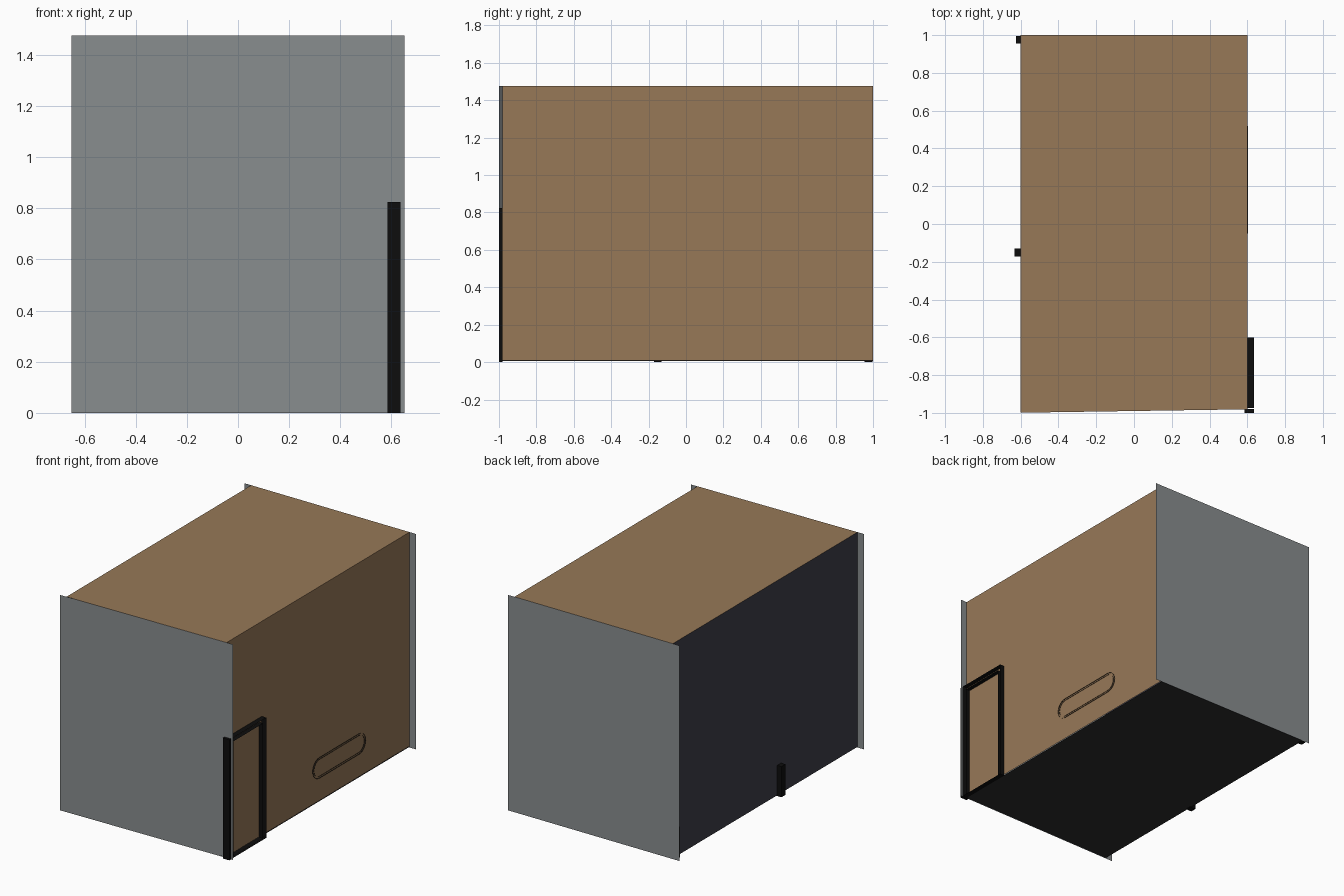
import bpy, bmesh, math

if "Cube" in bpy.data.objects:
    bpy.data.objects.remove(bpy.data.objects["Cube"])


def material(name, r, g, b):
    m = bpy.data.materials.new(name)
    m.diffuse_color = (r, g, b, 1)
    m.use_nodes = True
    m.node_tree.nodes["Principled BSDF"].inputs["Base Color"].default_value = m.diffuse_color
    return m


BROWN = material("wall_brown", 0.31, 0.19, 0.097)
GREY = material("panel_grey", 0.25, 0.268, 0.276)
NAVY = material("wall_dark_blue", 0.048, 0.048, 0.066)
CHARCOAL = material("floor_charcoal", 0.026, 0.026, 0.027)
BLACK = material("trim_black", 0.004, 0.004, 0.004)


def mesh_object(name, bm, mat):
    me = bpy.data.meshes.new(name)
    bm.to_mesh(me)
    bm.free()
    me.materials.append(mat)
    ob = bpy.data.objects.new(name, me)
    bpy.context.collection.objects.link(ob)
    return ob


def wall(name, p, q, mat, z0=0.0, z1=1.475):
    """Upright sheet from p to q, facing right of the walking direction."""
    bm = bmesh.new()
    bm.faces.new([bm.verts.new(c) for c in
                  ((*p, z0), (*q, z0), (*q, z1), (*p, z1))])
    return mesh_object(name, bm, mat)


def box(name, x, y, z, mat):
    bm = bmesh.new()
    bmesh.ops.create_cube(bm, size=1)
    for v in bm.verts:
        for i, (a, b) in enumerate((x, y, z)):
            v.co[i] = a if v.co[i] < 0 else b
    return mesh_object(name, bm, mat)


def slab(name, z, mat, up):
    """Horizontal sheet following the slightly skewed floor plan."""
    pts = [(-0.6, -0.999), (0.6, -0.981), (0.6, 1.0), (-0.6, 1.0)]
    bm = bmesh.new()
    bm.faces.new([bm.verts.new((*p, z)) for p in (pts if up else pts[::-1])])
    return mesh_object(name, bm, mat)


def rim(name, loop, x0, x1, mat):
    """Thin strip standing out from the right wall along a closed (y, z) loop."""
    bm = bmesh.new()
    a = [bm.verts.new((x0, y, z)) for y, z in loop]
    b = [bm.verts.new((x1, y, z)) for y, z in loop]
    n = len(loop)
    for i in range(n):
        j = (i + 1) % n
        bm.faces.new((a[i], a[j], b[j], b[i]))
    return mesh_object(name, bm, mat)


# Room shell: end panels are wider than the room and form flanges
wall("front_panel", (-0.65, -1.0), (0.65, -0.98), GREY)
wall("back_panel", (0.65, 1.0), (-0.65, 1.0), GREY)
wall("right_wall", (0.6, -0.981), (0.6, 1.0), BROWN, 0.01)
wall("left_wall", (-0.6, 1.0), (-0.6, -0.999), NAVY, 0.005)
slab("ceiling", 1.475, BROWN, True)
slab("floor", 0.005, CHARCOAL, False)

# Door frame: open-faced trim, so only its edges stand out from the wall
def rect(y0, y1, z0, z1):
    return [(y0, z0), (y1, z0), (y1, z1), (y0, z1)]


rim("door_frame_outer", rect(-0.975, -0.6, 0.002, 0.825), 0.6, 0.635, BLACK)
rim("door_frame_inner", rect(-0.95, -0.628, 0.008, 0.795), 0.6, 0.63, BLACK)
box("door_frame_corner_post", (0.585, 0.635), (-1.0, -0.98), (0, 0.825), BLACK)


# Capsule-shaped rims on the right wall
def capsule(r, cy=0.235, cz=0.235, half=0.215, n=12):
    loop = []
    for side in (0, 1):
        for i in range(n + 1):
            t = -math.pi / 2 + math.pi * (i / n + side)
            loop.append((cy + (half if side == 0 else -half) + r * math.cos(t),
                         cz + r * math.sin(t)))
    return loop


rim("capsule_rim_outer", capsule(0.07), 0.6, 0.604, BLACK)
rim("capsule_rim_inner", capsule(0.058), 0.6, 0.603, BLACK)

# Short posts showing through the left wall
box("left_post_middle", (-0.632, -0.59), (-0.172, -0.13), (0, 0.21), BLACK)
box("left_post_back", (-0.624, -0.59), (0.955, 0.996), (0, 0.21), BLACK)
